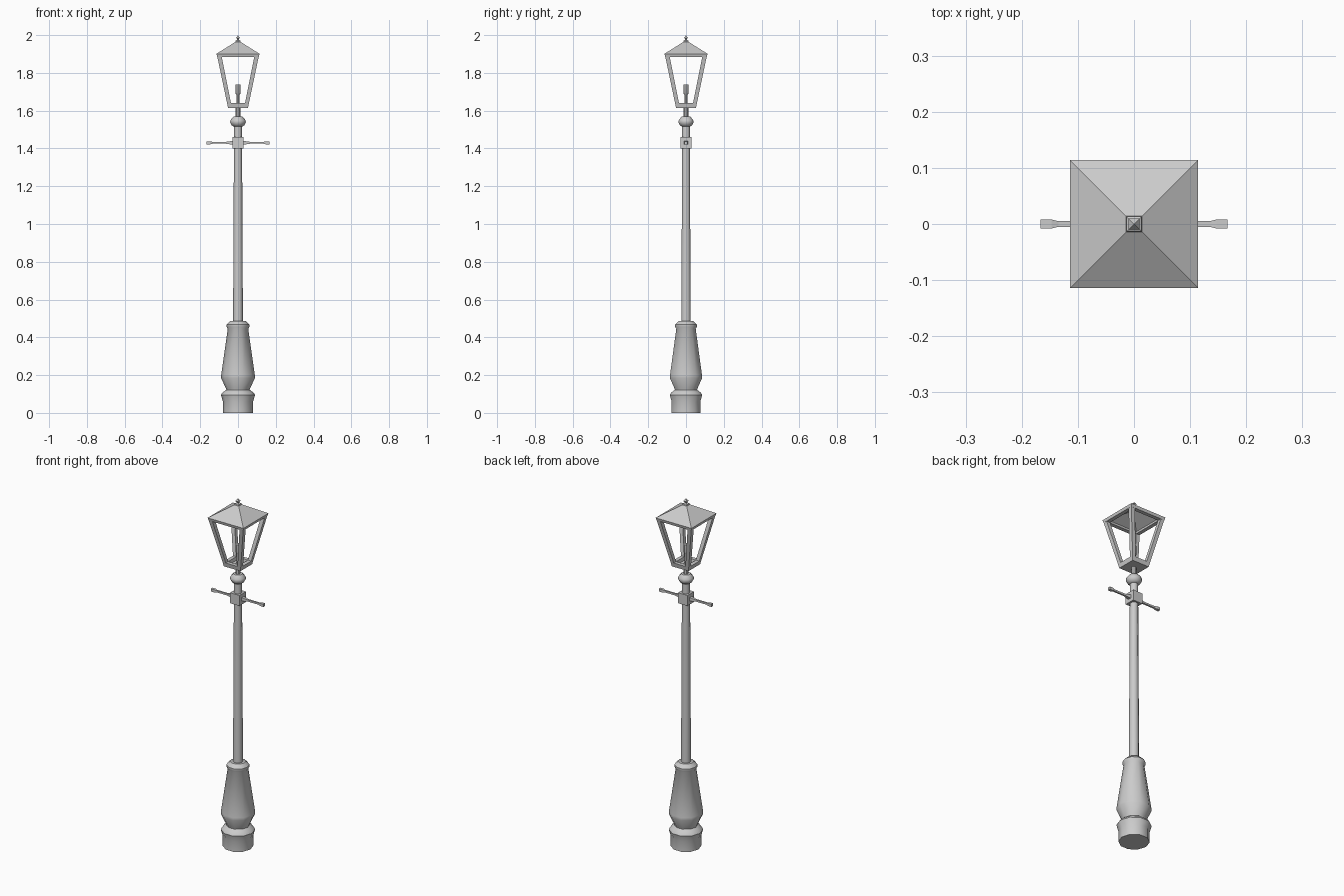
import bpy, bmesh, math
from mathutils import Matrix

if "Cube" in bpy.data.objects:
    bpy.data.objects.remove(bpy.data.objects["Cube"])


def finish(name, bm, smooth=False):
    bmesh.ops.remove_doubles(bm, verts=bm.verts, dist=1e-5)
    bmesh.ops.recalc_face_normals(bm, faces=bm.faces)
    me = bpy.data.meshes.new(name)
    bm.to_mesh(me)
    bm.free()
    ob = bpy.data.objects.new(name, me)
    bpy.context.collection.objects.link(ob)
    if smooth:
        bpy.ops.object.select_all(action='DESELECT')
        ob.select_set(True)
        bpy.context.view_layer.objects.active = ob
        bpy.ops.object.shade_smooth_by_angle(angle=math.radians(38))
    return ob


def turned(name, profile, sides=10, smooth=True, matrix=None):
    """Sweep an (r, z) profile round z; four sides gives squares of half-width r."""
    bm = bmesh.new()
    square = sides == 4
    k = math.sqrt(2) if square else 1
    phase = math.pi / 4 if square else 0
    rings = []
    for r, z in profile:
        rings.append([bm.verts.new((k * r * math.cos(phase + 2 * math.pi * i / sides),
                                    k * r * math.sin(phase + 2 * math.pi * i / sides), z))
                      for i in range(sides)])
    for a, b in zip(rings, rings[1:]):
        for i in range(sides):
            j = (i + 1) % sides
            bm.faces.new((a[i], a[j], b[j], b[i]))
    for ring, (r, z) in ((rings[0], profile[0]), (rings[-1], profile[-1])):
        if r > 0:
            bm.faces.new(ring)
    if matrix:
        bm.transform(matrix)
    return finish(name, bm, smooth)


# Cast base and tapered pedestal
turned("base", [(.08, 0), (.08, .06), (.09, .095), (.083, .107), (.062, .122),
                (.064, .13), (.09, .185), (.089, .20), (.054, .445), (.06, .455),
                (.06, .468), (.04, .487), (.026, .487)])

# Slim column
turned("column", [(.026, .48), (.021, 1.535)])

# Ball collar at the column top
turned("collar", [(.022, 1.515), (.034, 1.523), (.042, 1.538), (.040, 1.55),
                  (.028, 1.564), (.024, 1.568)])

# Ladder rest: block and square bar
turned("ladder_block", [(.03, 1.40), (.03, 1.46)], 4, False)
bar = [(.01, .03), (.005, .065), (.005, .135), (.008, .147), (.008, .167)]
turned("ladder_bar", [(r, -x) for r, x in reversed(bar)] + bar, 4, False,
       Matrix.Translation((0, 0, 1.43)) @ Matrix.Rotation(math.pi / 2, 4, 'Y'))

# Lantern neck and burner
turned("lantern_neck", [(.012, 1.56), (.012, 1.625)], 8)
turned("burner_stem", [(.007, 1.615), (.007, 1.69)], 8)
turned("burner", [(.011, 1.685), (.014, 1.695), (.014, 1.738)], 8)

# Lantern tray with raised rim
turned("lantern_tray", [(0, 1.615), (.053, 1.615), (.058, 1.64),
                        (.037, 1.64), (.033, 1.622), (0, 1.622)], 4, False)

# Four leaning corner posts
bm = bmesh.new()
for sx in (-1, 1):
    for sy in (-1, 1):
        ends = []
        for z, outer, inner in ((1.635, .057, .036), (1.888, .110, .087)):
            ends.append([bm.verts.new((sx * x, sy * y, z)) for x, y in
                         ((inner, inner), (outer, inner), (outer, outer), (inner, outer))])
        lo, hi = ends
        bm.faces.new(lo)
        bm.faces.new(hi)
        for i in range(4):
            j = (i + 1) % 4
            bm.faces.new((lo[i], lo[j], hi[j], hi[i]))
finish("lantern_posts", bm)

# Hollow pyramid roof with eaves
turned("lantern_roof", [(0, 1.967), (.014, 1.964), (.114, 1.901), (.110, 1.885),
                        (.088, 1.885), (.091, 1.899), (0, 1.953)], 4, False)

# Pointed finial
turned("finial", [(.015, 1.96), (.013, 1.97), (.005, 1.975), (.005, 1.979),
                  (.010, 1.986), (0, 2.0)], 4, False)
